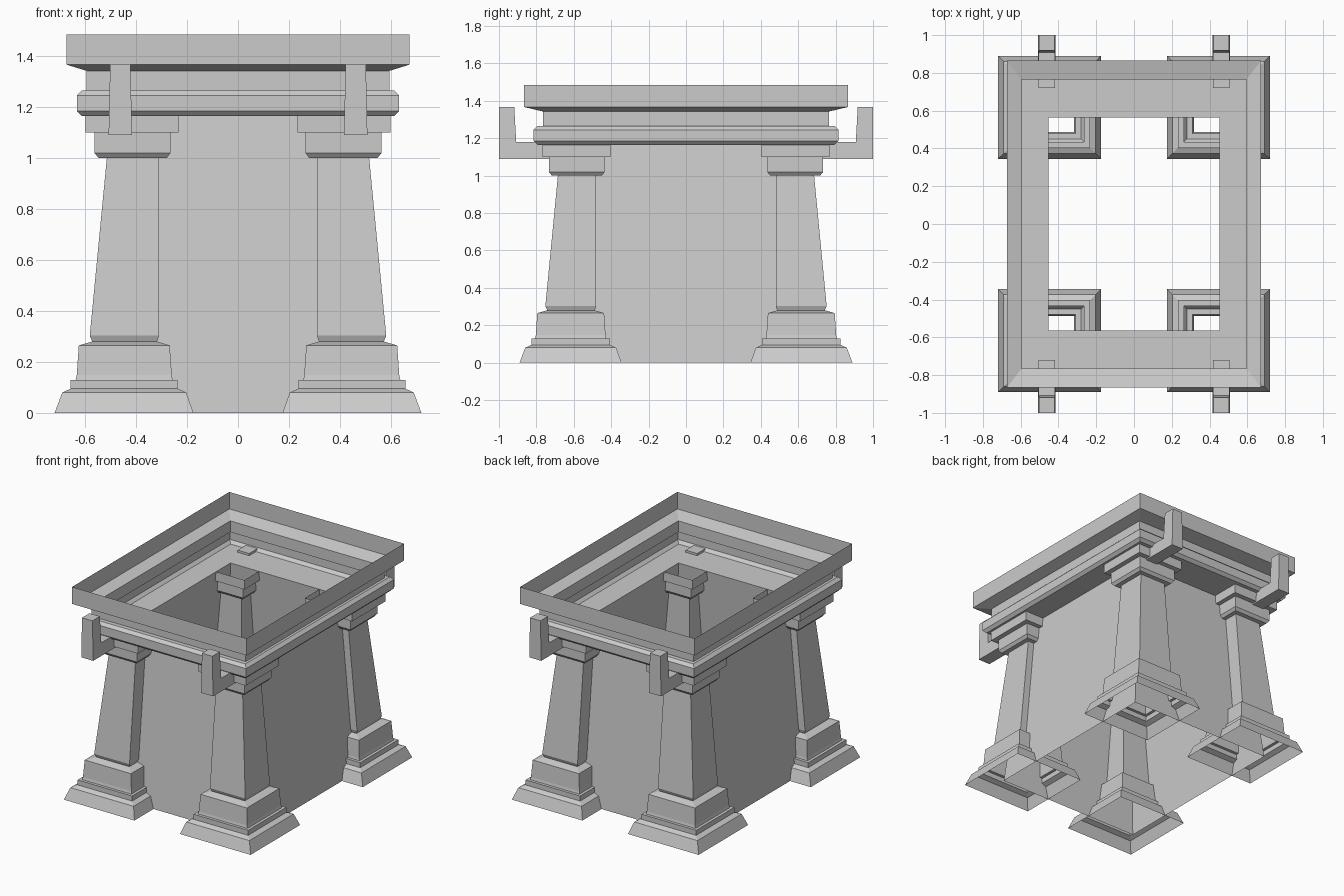
import bpy

if "Cube" in bpy.data.objects:
    bpy.data.objects.remove(bpy.data.objects["Cube"])


def make(name, verts, faces, mirror=False):
    mesh = bpy.data.meshes.new(name)
    mesh.from_pydata(verts, [], faces)
    mesh.update()
    ob = bpy.data.objects.new(name, mesh)
    bpy.context.collection.objects.link(ob)
    if mirror:
        mod = ob.modifiers.new("mirror", 'MIRROR')
        mod.use_axis = (True, True, False)
        mod.use_mirror_merge = False
    return ob


def loft(name, rings, mirror=False):
    """Open sheet through stacked rectangles (x0, x1, y0, y1, z)."""
    verts, faces = [], []
    for x0, x1, y0, y1, z in rings:
        verts += [(x0, y0, z), (x1, y0, z), (x1, y1, z), (x0, y1, z)]
    for r in range(len(rings) - 1):
        for i in range(4):
            j = (i + 1) % 4
            a, b = r * 4, r * 4 + 4
            faces.append((a + i, a + j, b + j, b + i))
    return make(name, verts, faces, mirror)


# Corner pillars: hollow, only the outward sides taper (inner x, outer x, z)
pillar = [
    (.175, .72, 0), (.203, .69, .08), (.237, .657, .095), (.237, .657, .13),
    (.257, .637, .13), (.26, .633, .148), (.268, .625, .265),
    (.318, .572, .28), (.31, .582, .303), (.31, .515, 1.0),
    (.28, .547, 1.0), (.265, .563, 1.02), (.265, .563, 1.10),
    (.233, .598, 1.10), (.233, .598, 1.165),
]
loft("corner_pillars", [(a, b, a + .17, b + .17, z) for a, b, z in pillar], True)

# Recessed sloping walls
loft("walls", [(-x, x, -y, y, z) for x, y, z in
               [(.56, .68, 0), (.452, .563, 1.165)]])

# Entablature: soffit, moulding, frieze and top band as one sheet
cornice = [
    (.452, .563, 1.165), (.613, .795, 1.165), (.633, .815, 1.185),
    (.633, .815, 1.245), (.613, .795, 1.265), (.595, .765, 1.265),
    (.595, .765, 1.343), (.673, .866, 1.367), (.673, .866, 1.485),
]
loft("entablature", [(-x, x, -y, y, z) for x, y, z in cornice])

# L-shaped brackets on front and back: side profile (y, z, half width)
side = [(.72, 1.09, .046), (1.0, 1.09, .046), (1.0, 1.367, .04),
        (.918, 1.367, .04), (.908, 1.18, .044), (.72, 1.18, .044)]
n = len(side)
verts = [(.462 + s * w, y, z) for s in (-1, 1) for y, z, w in side]
faces = [(i, i + n, (i + 1) % n + n, (i + 1) % n) for i in range(n)]
for k in (0, n):
    faces += [(k, k + 1, k + 4, k + 5), (k + 1, k + 2, k + 3, k + 4)]
faces = [f if i < n + 2 else f[::-1] for i, f in enumerate(faces)]
make("brackets", verts, faces, True)
